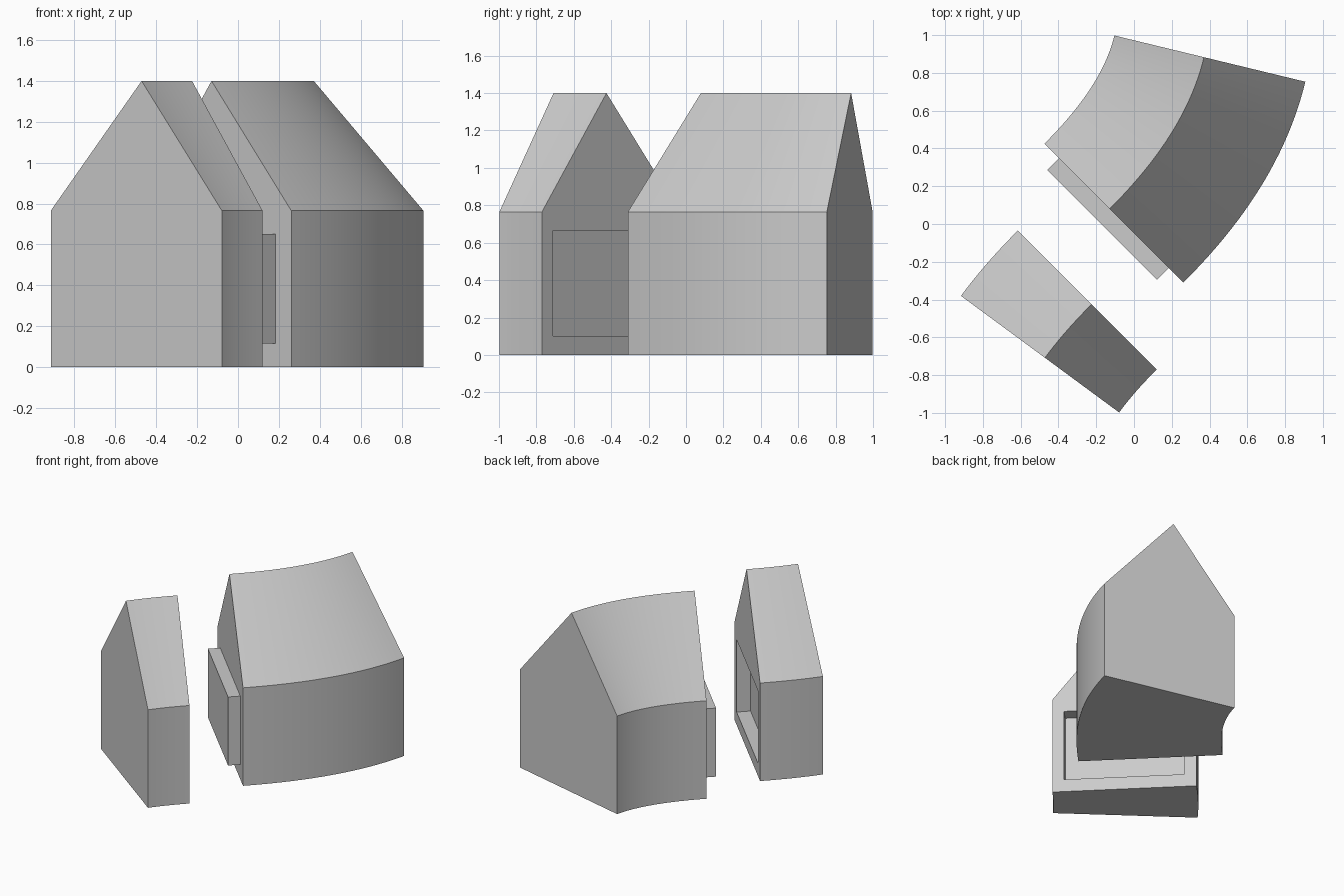
import bpy, bmesh
from math import radians, cos, sin
from mathutils import Vector, Matrix

cube = bpy.data.objects.get("Cube")
if cube:
    bpy.data.objects.remove(cube, do_unlink=True)

grey = bpy.data.materials.new("plain_grey")
grey.use_nodes = True
grey.diffuse_color = (0.6, 0.6, 0.6, 1)
grey.node_tree.nodes["Principled BSDF"].inputs["Base Color"].default_value = grey.diffuse_color

HALF, EAVE, RIDGE, RIDGE_SHIFT = 0.52, 0.765, 1.4, 0.032
LENGTH = 0.976   # full length of the curved centre line

# House cross-section: (offset to the left of the path, height)
SECTION = [(HALF, 0), (HALF, EAVE), (RIDGE_SHIFT, RIDGE), (-HALF, EAVE), (-HALF, 0)]


def make_object(name, bm):
    bmesh.ops.recalc_face_normals(bm, faces=bm.faces)
    mesh = bpy.data.meshes.new(name)
    bm.to_mesh(mesh)
    bm.free()
    mesh.materials.append(grey)
    obj = bpy.data.objects.new(name, mesh)
    bpy.context.collection.objects.link(obj)
    return obj


def curved_house(name, start, heading, fraction, steps):
    """Sweep the section along a path that bends left ever more tightly."""
    bm = bmesh.new()
    pos, rings, sub = Vector((*start, 0)), [], 20
    for i in range(steps + 1):
        t = fraction * i / steps
        a = radians(heading + 16.1 * t + 15.3 * t * t)
        left = Vector((-sin(a), cos(a), 0))
        rings.append([bm.verts.new(pos + left * u + Vector((0, 0, z))) for u, z in SECTION])
        for k in range(sub):
            s = fraction * (i + (k + 0.5) / sub) / steps
            b = radians(heading + 16.1 * s + 15.3 * s * s)
            pos += Vector((cos(b), sin(b), 0)) * (LENGTH * fraction / steps / sub)
    n = len(SECTION)
    for r0, r1 in zip(rings, rings[1:]):
        for j in range(n):
            bm.faces.new((r0[j], r0[(j + 1) % n], r1[(j + 1) % n], r1[j]))
    bm.faces.new(rings[0])
    bm.faces.new(rings[-1])
    return make_object(name, bm)


def block(name, start, inner, outer, half_width, z0, z1):
    """Box on a diagonal joint face, spanning inner..outer along its normal."""
    bm = bmesh.new()
    bmesh.ops.create_cube(bm, size=1)
    place = (Matrix.Translation((*start, 0)) @ Matrix.Rotation(radians(45), 4, 'Z')
             @ Matrix.Translation(((inner + outer) / 2, 0, (z0 + z1) / 2))
             @ Matrix.Diagonal((outer - inner, 2 * half_width, z1 - z0, 1)))
    bmesh.ops.transform(bm, matrix=place, verts=bm.verts)
    return make_object(name, bm)


def combine(body, tool, operation):
    tool.hide_render = True
    mod = body.modifiers.new(operation.lower(), 'BOOLEAN')
    mod.operation, mod.object, mod.solver = operation, tool, 'EXACT'
    bpy.ops.object.select_all(action='DESELECT')
    bpy.context.view_layer.objects.active = body
    body.select_set(True)
    bpy.ops.object.modifier_apply(modifier=mod.name)
    bpy.data.objects.remove(tool, do_unlink=True)
    bpy.ops.object.shade_smooth_by_angle(angle=radians(20))


# Long back half with a projecting tongue
back_joint = (-0.107, 0.057)
back_half = curved_house("back_half", back_joint, 45, 1, 24)
combine(back_half, block("tongue", back_joint, -0.088, 0.05, 0.41, 0.115, 0.65), 'UNION')

# Short front half with a matching socket
front_joint = (-0.2475, -0.4025)
front_half = curved_house("front_half", front_joint, 225, 0.39, 10)
combine(front_half, block("socket_cutter", front_joint, -0.1, 0.05, 0.435, 0.1, 0.665), 'DIFFERENCE')
